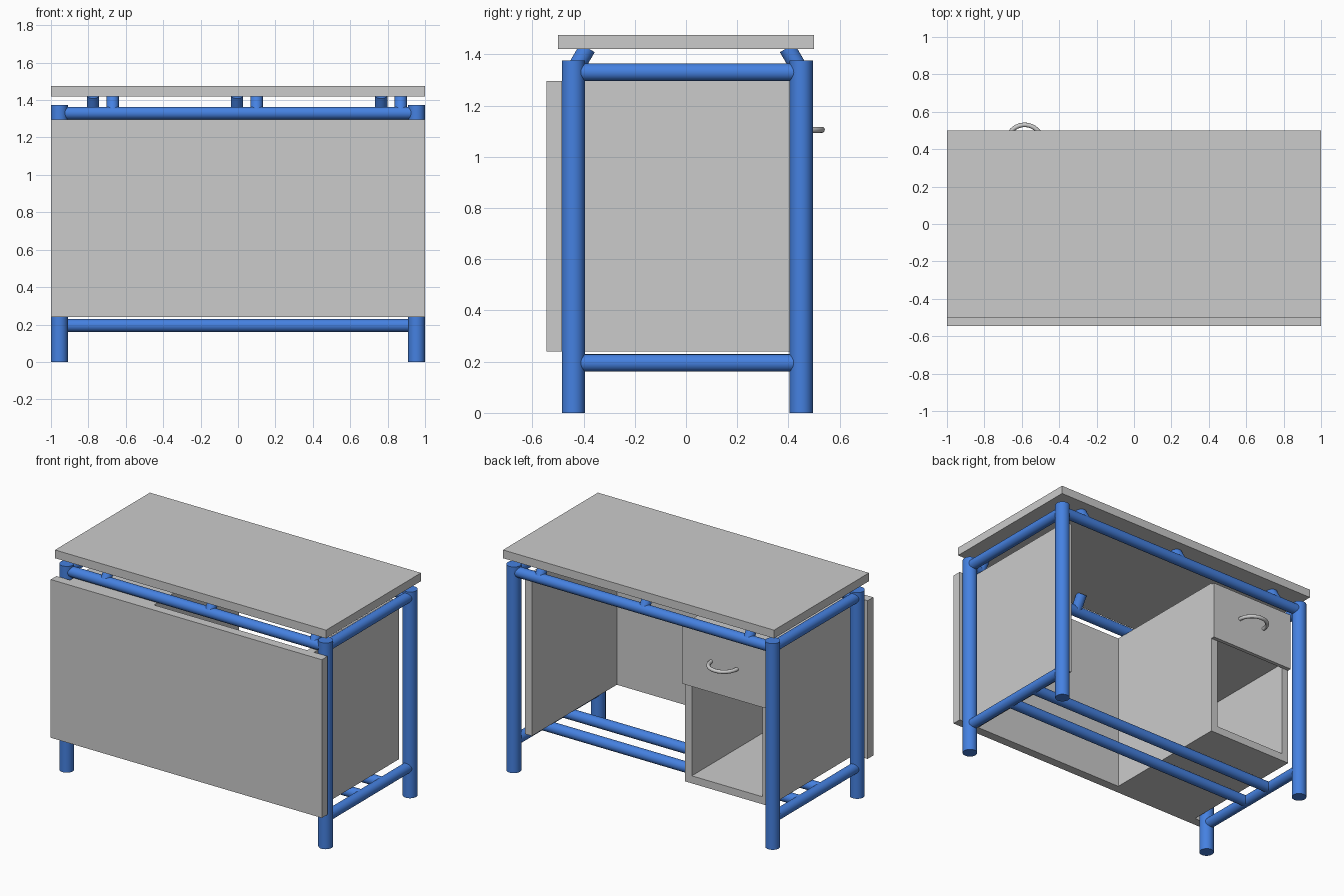
import bpy, math
from mathutils import Vector

if "Cube" in bpy.data.objects:
    bpy.data.objects.remove(bpy.data.objects["Cube"])

blue = bpy.data.materials.new("blue_tube")
blue.diffuse_color = (0.06, 0.22, 0.75, 1)
blue.use_nodes = True
blue.node_tree.nodes["Principled BSDF"].inputs["Base Color"].default_value = blue.diffuse_color


def box(name, lo, hi):
    lo, hi = Vector(lo), Vector(hi)
    bpy.ops.mesh.primitive_cube_add(size=1)
    ob = bpy.context.object
    ob.name = name
    for v in ob.data.vertices:
        v.co = [(lo[i] + hi[i]) / 2 + v.co[i] * (hi[i] - lo[i]) for i in range(3)]
    return ob


def tube(name, a, b, r):
    a, b = Vector(a), Vector(b)
    bpy.ops.mesh.primitive_cylinder_add(vertices=40, radius=r, depth=(b - a).length,
                                        location=(a + b) / 2)
    ob = bpy.context.object
    ob.name = name
    ob.rotation_euler = (b - a).to_track_quat('Z', 'Y').to_euler()
    bpy.ops.object.shade_smooth_by_angle(angle=math.radians(40))
    ob.data.materials.append(blue)
    return ob


X, YF, YB = 0.955, -0.44, 0.45      # leg centres
Z_LOW, Z_TOP, R = 0.195, 1.33, 0.034

# Tubular frame: legs and side rails
for sx, side in ((-1, "left"), (1, "right")):
    for y, end in ((YF, "front"), (YB, "back")):
        tube(f"{end}_{side}_leg", (sx * X, y, 0), (sx * X, y, 1.375), 0.045)
    for z, lvl in ((Z_LOW, "lower"), (Z_TOP, "upper")):
        tube(f"{lvl}_{side}_rail", (sx * X, YF, z), (sx * X, YB, z), R)

# Long rails: two at the top edges, two as foot rails
for name, y, z in (("front_top_rail", YF, Z_TOP), ("back_top_rail", YB, Z_TOP),
                   ("front_foot_rail", -0.06, Z_LOW), ("back_foot_rail", 0.16, Z_LOW)):
    tube(name, (-X, y, z), (X, y, z), R)

# Slanted struts carrying the worktop
for i in range(3):
    xf, xb = -0.67 + 0.77 * i, -0.775 + 0.77 * i
    tube(f"front_strut_{i}", (xf, YF, 1.33), (xf, -0.385, 1.425), 0.033)
    tube(f"back_strut_{i}", (xb, YB, 1.33), (xb, 0.395, 1.425), 0.033)

# Worktop and panels
box("worktop", (-1, -0.5, 1.42), (1, 0.5, 1.475))
box("front_panel", (-1, -0.545, 0.24), (1, -0.485, 1.295))
box("right_side_panel", (0.85, -0.485, 0.24), (0.90, 0.41, 1.295))

# Open cabinet with a drawer
box("cabinet_outer_side", (-0.90, -0.485, 0.24), (-0.85, 0.41, 1.295))
box("cabinet_inner_side", (-0.33, -0.485, 0.24), (-0.28, 0.41, 1.295))
box("cabinet_floor", (-0.85, -0.485, 0.24), (-0.33, 0.41, 0.29))
box("cabinet_top", (-0.85, -0.485, 1.245), (-0.33, 0.41, 1.295))
box("drawer_box", (-0.85, -0.485, 0.93), (-0.33, 0.41, 1.245))
box("drawer_front", (-0.90, 0.41, 0.90), (-0.28, 0.435, 1.285))

# Curved drawer handle
cu = bpy.data.curves.new("drawer_handle", 'CURVE')
cu.dimensions = '3D'
cu.bevel_depth = 0.012
cu.bevel_resolution = 4
cu.use_fill_caps = True
sp = cu.splines.new('POLY')
N = 28
sp.points.add(N)
for i, p in enumerate(sp.points):
    t = math.pi * i / N
    p.co = (-0.585 + 0.095 * math.cos(t), 0.435 + 0.095 * math.sin(t), 1.105, 1)
handle = bpy.data.objects.new("drawer_handle", cu)
bpy.context.collection.objects.link(handle)
